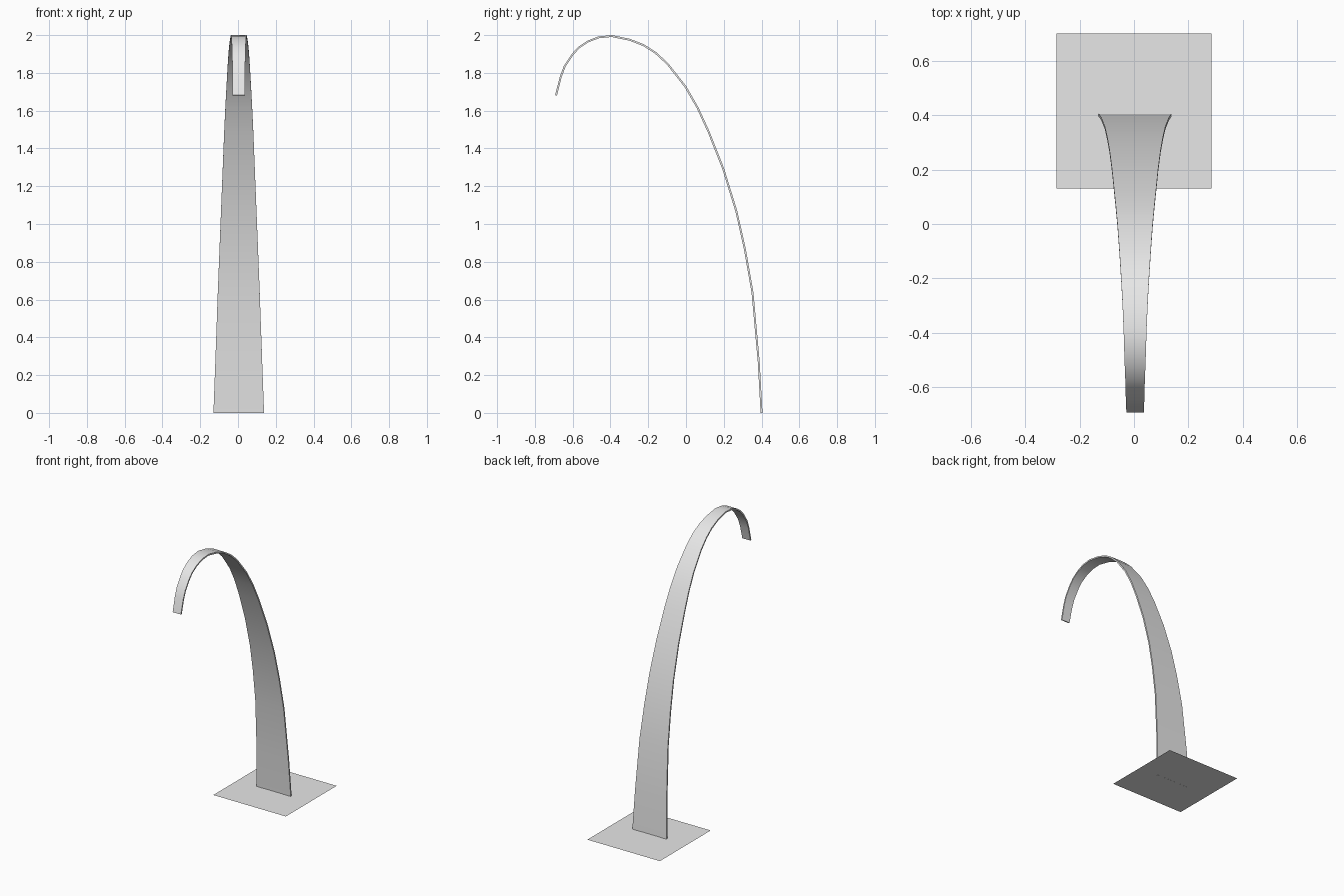
import bpy, bmesh
from mathutils import Vector

cube = bpy.data.objects.get("Cube")
if cube:
    bpy.data.objects.remove(cube, do_unlink=True)

grey = bpy.data.materials.new("light grey")
grey.use_nodes = True
grey.diffuse_color = (0.8, 0.8, 0.8, 1)
grey.node_tree.nodes["Principled BSDF"].inputs["Base Color"].default_value = (0.8, 0.8, 0.8, 1)


def make_object(name, bm):
    bmesh.ops.recalc_face_normals(bm, faces=bm.faces)
    mesh = bpy.data.meshes.new(name)
    bm.to_mesh(mesh)
    bm.free()
    mesh.materials.append(grey)
    obj = bpy.data.objects.new(name, mesh)
    bpy.context.collection.objects.link(obj)
    return obj


def sheet(name, x0, x1, y0, y1, z):
    """Flat rectangular sheet facing up."""
    bm = bmesh.new()
    face = bm.faces.new([bm.verts.new((x, y, z)) for x, y in
                         ((x0, y0), (x1, y0), (x1, y1), (x0, y1))])
    obj = make_object(name, bm)
    if obj.data.polygons[0].normal.z < 0:
        obj.data.flip_normals()
    return obj


# Base: stacked paper-thin sheets
sheet("base_plate", -0.285, 0.285, 0.13, 0.70, 0.0005)
sheet("base_border", -0.265, 0.263, 0.15, 0.678, 0.0012)
sheet("base_inner_panel", -0.20, 0.197, 0.22, 0.61, 0.0019)
sheet("base_centre_tab", -0.077, 0.073, 0.33, 0.49, 0.0026)

# Arched arm: centre line (y, z) and half width, from foot to tip
PATH = [
    (0.400, 0.000, 0.134), (0.385, 0.270, 0.124), (0.352, 0.637, 0.111),
    (0.312, 0.865, 0.102), (0.267, 1.066, 0.094), (0.198, 1.290, 0.085),
    (0.119, 1.490, 0.077), (0.061, 1.616, 0.071), (-0.003, 1.727, 0.065),
    (-0.098, 1.848, 0.058), (-0.161, 1.906, 0.054), (-0.225, 1.947, 0.050),
    (-0.300, 1.976, 0.046), (-0.394, 1.995, 0.042), (-0.463, 1.988, 0.040),
    (-0.520, 1.966, 0.038), (-0.568, 1.934, 0.036), (-0.600, 1.898, 0.035),
    (-0.642, 1.835, 0.034), (-0.663, 1.780, 0.033), (-0.688, 1.681, 0.032),
]
CENTRE_X, HALF_THICK = 0.004, 0.005

bm = bmesh.new()
rings = []
for i, (y, z, w) in enumerate(PATH):
    a, b = PATH[max(i - 1, 0)], PATH[min(i + 1, len(PATH) - 1)]
    tangent = Vector((0, b[0] - a[0], b[1] - a[1])).normalized()
    if i == 0:
        tangent = Vector((0, 0, 1))   # foot is cut level
    offset = Vector((0, tangent.z, -tangent.y)) * HALF_THICK
    mid = Vector((CENTRE_X, y, z))
    side = Vector((w, 0, 0))
    rings.append([bm.verts.new(p) for p in (mid - side - offset, mid + side - offset,
                                            mid + side + offset, mid - side + offset)])
for lower, upper in zip(rings, rings[1:]):
    for k in range(4):
        n = (k + 1) % 4
        bm.faces.new((lower[k], lower[n], upper[n], upper[k]))
bm.faces.new(rings[0])
bm.faces.new(rings[-1])
arm = make_object("curved_arm", bm)

bpy.ops.object.select_all(action='DESELECT')
arm.select_set(True)
bpy.context.view_layer.objects.active = arm
bpy.ops.object.shade_smooth_by_angle()
